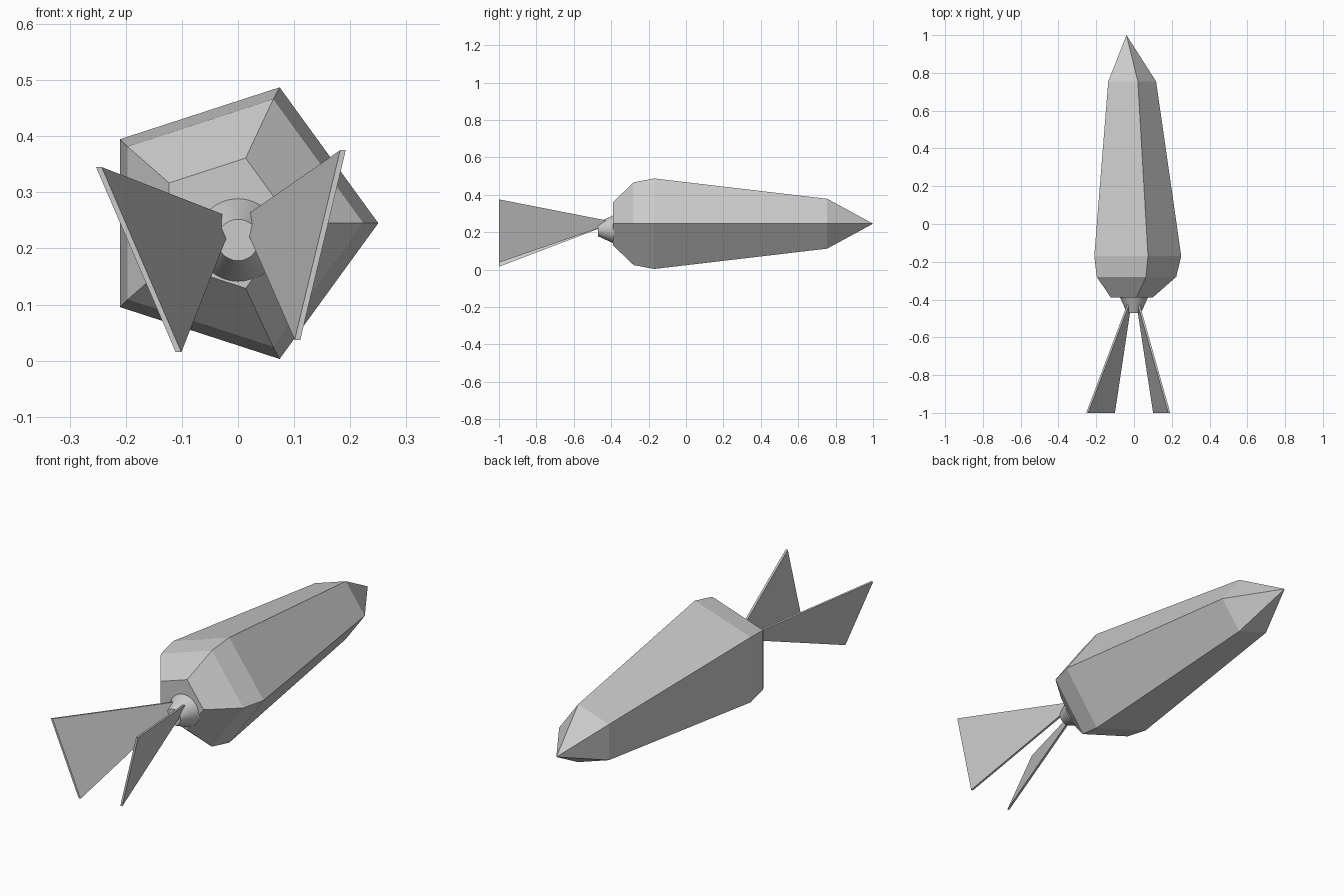
import bpy, bmesh, math
from mathutils import Vector

if "Cube" in bpy.data.objects:
    bpy.data.objects.remove(bpy.data.objects["Cube"])

grey = bpy.data.materials.new("plain_grey")
grey.diffuse_color = (0.6, 0.6, 0.6, 1)
grey.use_nodes = True
grey.node_tree.nodes["Principled BSDF"].inputs["Base Color"].default_value = grey.diffuse_color


def finish(name, bm):
    bmesh.ops.recalc_face_normals(bm, faces=bm.faces)
    mesh = bpy.data.meshes.new(name)
    bm.to_mesh(mesh)
    bm.free()
    mesh.materials.append(grey)
    obj = bpy.data.objects.new(name, mesh)
    bpy.context.collection.objects.link(obj)
    return obj


def loft(name, rings, sides, z, tip=None):
    """Join rings (x centre, y, radius) along y; close with caps or a tip."""
    bm = bmesh.new()
    loops = []
    for cx, y, r in rings:
        angles = [2 * math.pi * i / sides for i in range(sides)]
        loops.append([bm.verts.new((cx + r * math.cos(a), y, z + r * math.sin(a))) for a in angles])
    for a, b in zip(loops, loops[1:]):
        for i in range(sides):
            j = (i + 1) % sides
            bm.faces.new((a[i], a[j], b[j], b[i]))
    bm.faces.new(loops[0])
    if tip:
        t = bm.verts.new(tip)
        for i in range(sides):
            bm.faces.new((loops[-1][i], loops[-1][(i + 1) % sides], t))
    else:
        bm.faces.new(loops[-1])
    return finish(name, bm)


def leaf(name, corners, thickness=0.01):
    """Thin triangular plate, thickened along x."""
    bm = bmesh.new()
    shift = Vector((thickness / 2, 0, 0))
    a = [bm.verts.new(Vector(c) - shift) for c in corners]
    b = [bm.verts.new(Vector(c) + shift) for c in corners]
    bm.faces.new(a)
    bm.faces.new(b)
    for i in range(3):
        j = (i + 1) % 3
        bm.faces.new((a[i], a[j], b[j], b[i]))
    return finish(name, bm)


# Five-sided root, blunt at the front and pointed at the back
loft("carrot_root",
     [(-0.024, -0.39, 0.122), (-0.009, -0.28, 0.2325), (-0.0045, -0.17, 0.2545), (-0.023, 0.755, 0.14)],
     5, 0.245, tip=(-0.04, 1.0, 0.245))

# Round tapered stem
stem = loft("stem", [(0, -0.47, 0.037), (0, -0.385, 0.076)], 32, 0.215)
bpy.context.view_layer.objects.active = stem
stem.select_set(True)
bpy.ops.object.shade_smooth_by_angle(angle=math.radians(30))

# Two leaves fanning out of the stem
leaf("left_leaf", [(-0.012, -0.376, 0.253), (-0.248, -1, 0.345), (-0.106, -1, 0.015)])
leaf("right_leaf", [(0.011, -0.376, 0.253), (0.187, -1, 0.375), (0.106, -1, 0.037)])
